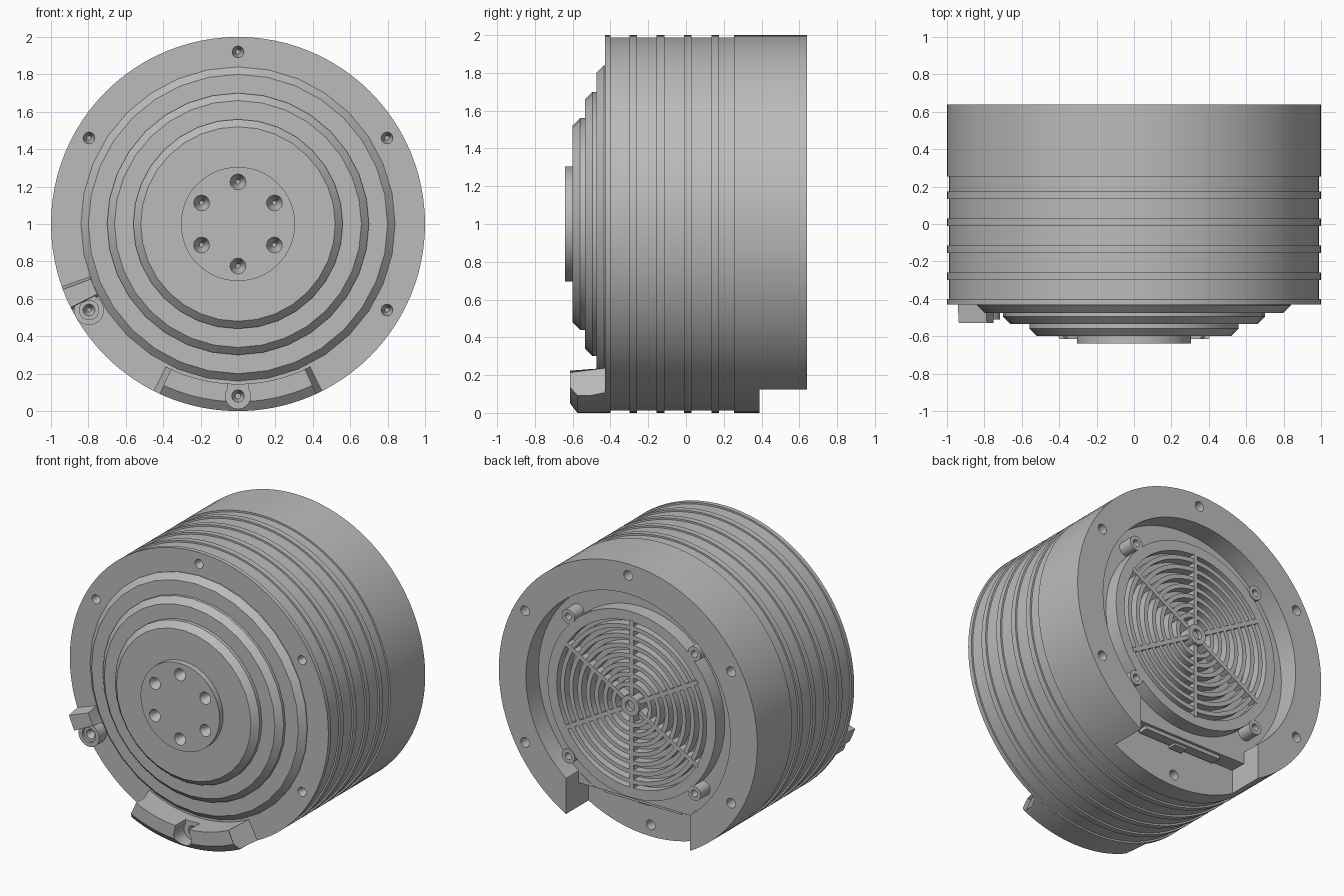
import bpy, bmesh
from math import cos, sin, radians
from mathutils import Matrix, Vector

if "Cube" in bpy.data.objects:
    bpy.data.objects.remove(bpy.data.objects["Cube"], do_unlink=True)

GREY = (0.5, 0.5, 0.5, 1)
grey = bpy.data.materials.new("plain grey")
grey.use_nodes = True
grey.diffuse_color = GREY
grey.node_tree.nodes["Principled BSDF"].inputs["Base Color"].default_value = GREY

parts = []


def finish(name, bm):
    bmesh.ops.recalc_face_normals(bm, faces=bm.faces)
    mesh = bpy.data.meshes.new(name)
    bm.to_mesh(mesh)
    bm.free()
    mesh.materials.append(grey)
    ob = bpy.data.objects.new(name, mesh)
    bpy.context.collection.objects.link(ob)
    parts.append(ob)
    return ob


def lathe(name, profile, segs=96, start=0, sweep=360, centre=(0, 1), slope=0):
    """Sweep a (radius, y) outline about a y-parallel axis; slope tilts the ends."""
    bm = bmesh.new()
    full = sweep == 360
    rings = []
    for i in range(segs if full else segs + 1):
        ring = []
        for r, y in profile:
            a = start + sweep * i / segs
            if not full and y < -0.5:
                a += slope * ((i == 0) - (i == segs))
            a = radians(a)
            ring.append(bm.verts.new((centre[0] + r * cos(a), y, centre[1] + r * sin(a))))
        rings.append(ring)
    n = len(profile)
    pairs = list(zip(rings, rings[1:] + rings[:1])) if full else list(zip(rings, rings[1:]))
    for p, q in pairs:
        for j in range(n):
            k = (j + 1) % n
            if profile[j][0] or profile[k][0]:
                bm.faces.new((p[j], p[k], q[k], q[j]))
    if not full:
        bm.faces.new(rings[0])
        bm.faces.new(rings[-1])
    bmesh.ops.remove_doubles(bm, verts=bm.verts, dist=1e-5)
    return finish(name, bm)


def box(name, lo, hi, turn=0):
    """Box between two corners, turned about the main axis."""
    lo, hi = Vector(lo), Vector(hi)
    bm = bmesh.new()
    bmesh.ops.create_cube(bm, size=1)
    bmesh.ops.scale(bm, vec=hi - lo, verts=bm.verts)
    bmesh.ops.translate(bm, vec=(lo + hi) / 2, verts=bm.verts)
    bmesh.ops.rotate(bm, cent=(0, 0, 1), verts=bm.verts,
                     matrix=Matrix.Rotation(radians(turn), 3, 'Y'))
    return finish(name, bm)


def cut(ob, cutter):
    bpy.context.view_layer.objects.active = ob
    mod = ob.modifiers.new("cut", 'BOOLEAN')
    mod.operation = 'DIFFERENCE'
    mod.solver = 'EXACT'
    mod.object = cutter
    bpy.ops.object.modifier_apply(modifier=mod.name)
    parts.remove(cutter)
    bpy.data.objects.remove(cutter, do_unlink=True)


def drill(ob, centre, y0, y1, r0, r1):
    cut(ob, lathe("drill", [(0, y0), (r0, y0), (r1, y1), (0, y1)], 20, centre=centre))


def around(r, angle):
    return r * cos(radians(angle)), 1 + r * sin(radians(angle))


HEX = range(30, 390, 60)

# Ribbed drum with a recess in the back
outline = [(0, -0.43), (1, -0.43), (1, -0.4), (0.988, -0.4)]
for y in (-0.3, -0.155, -0.01, 0.135):
    outline += [(0.988, y), (1, y), (1, y + 0.04), (0.988, y + 0.04)]
outline += [(0.988, 0.255), (1, 0.255), (1, 0.64), (0.79, 0.64), (0.79, 0.5), (0, 0.5)]
drum = lathe("ribbed_drum", outline)

# Cable notch under the back, and bolt holes in both rims
cut(drum, box("notch", (-0.48, 0.39, -0.1), (0.48, 0.7, 0.29)))
cut(drum, box("notch_mouth", (-0.48, 0.502, -0.1), (0.48, 0.7, 0.4)))
for a in HEX:
    drill(drum, around(0.92, a), -0.45, -0.35, 0.036, 0.012)
    drill(drum, around(0.92, a), 0.3, 0.7, 0.034, 0.034)

# Stepped front cover and hub
for i, (r, y) in enumerate([(0.84, -0.475), (0.7, -0.535), (0.56, -0.6)]):
    lathe(f"cover_step_{i + 1}", [(0.3, -0.42), (0.3, y), (r - 0.04, y), (r, y + 0.04), (r, -0.42)], 32)
hub = lathe("front_hub", [(0, -0.64), (0.305, -0.64), (0.305, -0.42), (0, -0.42)], 64)
for a in HEX:
    drill(hub, around(0.225, a), -0.65, -0.56, 0.046, 0.012)

# Long bracket at the foot of the front rim
foot = lathe("bottom_bracket", [(0.855, -0.42), (0.855, -0.615), (0.95, -0.615), (1, -0.575), (1, -0.42)],
             24, 243, 54, slope=4)
drill(foot, (0, 0.08), -0.7, -0.5, 0.068, 0.068)
cut(foot, box("pocket", (-0.055, -0.7, 0.09), (0.055, -0.501, 0.25)))
drill(foot, (0, 0.08), -0.52, -0.44, 0.04, 0.015)

# Small clip with a screw boss on the right of the front rim
clip = lathe("side_clip", [(0.84, -0.42), (0.84, -0.53), (1, -0.53), (1, -0.42)], 8, 199.5, 8, slope=1)
boss_at = around(0.92, 210)
boss = lathe("clip_boss", [(0, -0.42), (0.08, -0.42), (0.08, -0.51), (0, -0.51)], 32, centre=boss_at)
drill(boss, boss_at, -0.55, -0.49, 0.052, 0.052)
drill(boss, boss_at, -0.5, -0.44, 0.036, 0.012)

# Round vent housing in the recess
lathe("vent_housing", [(0, 0.49), (0.65, 0.49), (0.65, 0.6), (0.58, 0.6), (0.58, 0.54), (0, 0.54)])
for i in range(7):
    r = 0.125 + 0.066 * i
    lathe(f"vent_ring_{i + 1}", [(r, 0.53), (r, 0.6), (r + 0.03, 0.6), (r + 0.03, 0.53)], 64)
for a in HEX:
    box("vent_spoke", (0.05, 0.53, 0.985), (0.59, 0.603, 1.015), a)
lathe("vent_hub", [(0, 0.53), (0.07, 0.53), (0.07, 0.62), (0.035, 0.62), (0.035, 0.59), (0, 0.59)], 32)

# Screw lugs around the vent
for a in (45, 135, 225, 315):
    lathe("vent_lug", [(0.024, 0.49), (0.05, 0.49), (0.05, 0.605), (0.024, 0.605)], 24, centre=around(0.69, a))

# Connector plate and tab under the recess wall
box("connector_plate", (-0.3, 0.41, 0.265), (0.3, 0.48, 0.295))
box("connector_tab", (-0.05, 0.4, 0.25), (0.05, 0.46, 0.27))

# Smooth round walls, keep hard edges crisp
bpy.ops.object.select_all(action='DESELECT')
for ob in parts:
    ob.select_set(True)
bpy.context.view_layer.objects.active = drum
bpy.ops.object.shade_smooth_by_angle(angle=radians(30))
